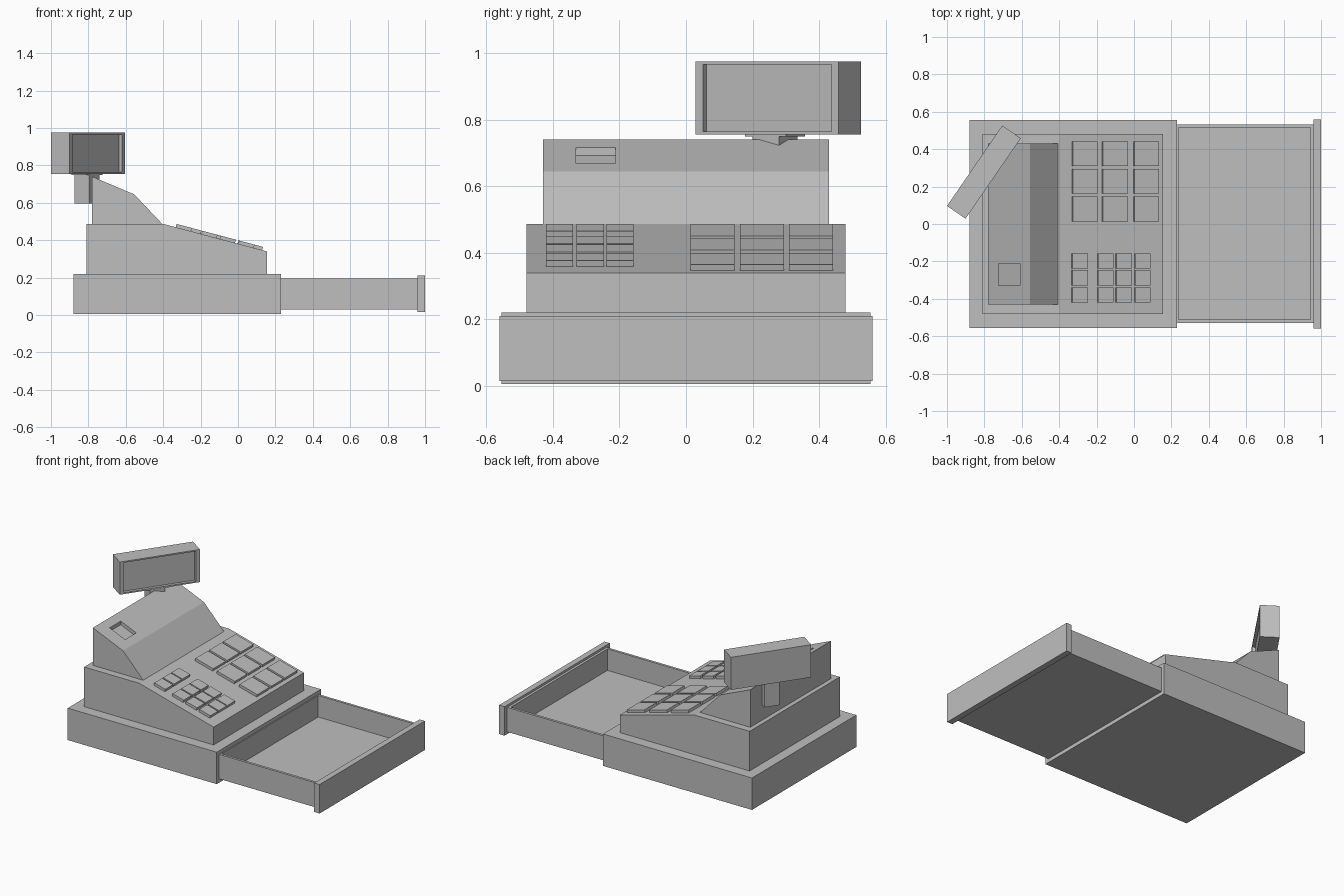
import bpy, bmesh, math
from mathutils import Matrix, Vector

if "Cube" in bpy.data.objects:
    bpy.data.objects.remove(bpy.data.objects["Cube"])

grey = bpy.data.materials.new("light_grey_plastic")
grey.diffuse_color = (0.52, 0.52, 0.52, 1)
grey.use_nodes = True
grey.node_tree.nodes["Principled BSDF"].inputs["Base Color"].default_value = grey.diffuse_color


def add_object(name, bm):
    bmesh.ops.recalc_face_normals(bm, faces=bm.faces)
    mesh = bpy.data.meshes.new(name)
    bm.to_mesh(mesh)
    bm.free()
    mesh.materials.append(grey)
    obj = bpy.data.objects.new(name, mesh)
    bpy.context.collection.objects.link(obj)
    return obj


def box_mesh(size):
    bm = bmesh.new()
    bmesh.ops.create_cube(bm, size=1)
    bmesh.ops.scale(bm, vec=size, verts=bm.verts)
    return bm


def box(name, x, y, z):
    """Box from its low and high limits on each axis."""
    bm = box_mesh([b - a for a, b in (x, y, z)])
    bmesh.ops.translate(bm, vec=[(a + b) / 2 for a, b in (x, y, z)], verts=bm.verts)
    return add_object(name, bm)


def prism(name, profile, y0, y1):
    """Side profile in x and z, extruded along y."""
    bm = bmesh.new()
    face = bm.faces.new([bm.verts.new((x, y0, z)) for x, z in profile])
    ext = bmesh.ops.extrude_face_region(bm, geom=[face])
    verts = [v for v in ext["geom"] if isinstance(v, bmesh.types.BMVert)]
    bmesh.ops.translate(bm, vec=(0, y1 - y0, 0), verts=verts)
    return add_object(name, bm)


def recess(bm, normal, border, depth, squeeze_x=1):
    """Sink a panel into the face that points along normal."""
    bm.normal_update()
    face = max(bm.faces, key=lambda f: f.normal.dot(Vector(normal)))
    bmesh.ops.inset_individual(bm, faces=[face], thickness=border)
    for v in face.verts:
        v.co.x *= squeeze_x
    bm.normal_update()
    ext = bmesh.ops.extrude_discrete_faces(bm, faces=[face])
    bmesh.ops.translate(bm, vec=Vector(normal) * -depth, verts=ext["faces"][0].verts)


# Base cabinet
box("base", (-0.88, 0.23), (-0.555, 0.555), (0.005, 0.22))

# Open drawer tray and its front panel
tray = box_mesh((0.74, 1.06, 0.165))
recess(tray, (0, 0, 1), 0.024, 0.145)
bmesh.ops.translate(tray, vec=(0.59, 0.002, 0.1125), verts=tray.verts)
add_object("drawer_tray", tray)
box("drawer_front", (0.96, 1.0), (-0.56, 0.56), (0.015, 0.21))

# Body with sloping keyboard
prism("body", [(-0.81, 0.22), (0.155, 0.22), (0.155, 0.34),
               (-0.40, 0.487), (-0.81, 0.487)], -0.48, 0.48)

# Printer housing with a paper slot cut in its top
housing = prism("printer_housing", [(-0.78, 0.48), (-0.405, 0.48), (-0.405, 0.487),
                                    (-0.555, 0.645), (-0.78, 0.74)], -0.43, 0.43)
cutter = prism("slot_cutter", [(-0.725, 0.692), (-0.61, 0.643),
                               (-0.61, 0.80), (-0.725, 0.80)], -0.33, -0.212)
cutter.hide_render = True
cutter.hide_viewport = True
cut = housing.modifiers.new("paper_slot", "BOOLEAN")
cut.operation = "DIFFERENCE"
cut.solver = "EXACT"
cut.object = cutter

# Keys lying on the slope
SLOPE = (0.34 - 0.487) / 0.555
ANGLE = math.atan(-SLOPE)


def key(name, x, y, size):
    z = 0.34 + (x - 0.155) * SLOPE
    bm = box_mesh((size / math.cos(ANGLE), size, 0.036))
    bm.transform(Matrix.Translation((x, y, z)) @ Matrix.Rotation(ANGLE, 4, "Y"))
    add_object(name, bm)


for x in (-0.265, -0.104, 0.063):
    for y in (0.08, 0.228, 0.375):
        key("large_key", x, y, 0.132)
for x in (-0.292, -0.155, -0.057, 0.043):
    for y in (-0.38, -0.288, -0.198):
        key("small_key", x, y, 0.082)

# Customer display, turned on its post
TURN = Matrix.Rotation(math.radians(55.5), 4, "Z")
display = box_mesh((0.522, 0.12, 0.22))
recess(display, (0, -1, 0), 0.013, 0.02, 0.93)
display.transform(Matrix.Translation((-0.8025, 0.2775, 0.865)) @ TURN)
add_object("display", display)

for name, size, z in (("display_post", (0.097, 0.097, 0.16), 0.675),
                      ("display_bracket", (0.15, 0.10, 0.01), 0.754)):
    bm = box_mesh(size)
    bm.transform(Matrix.Translation((-0.807, 0.267, z)) @ TURN)
    add_object(name, bm)
